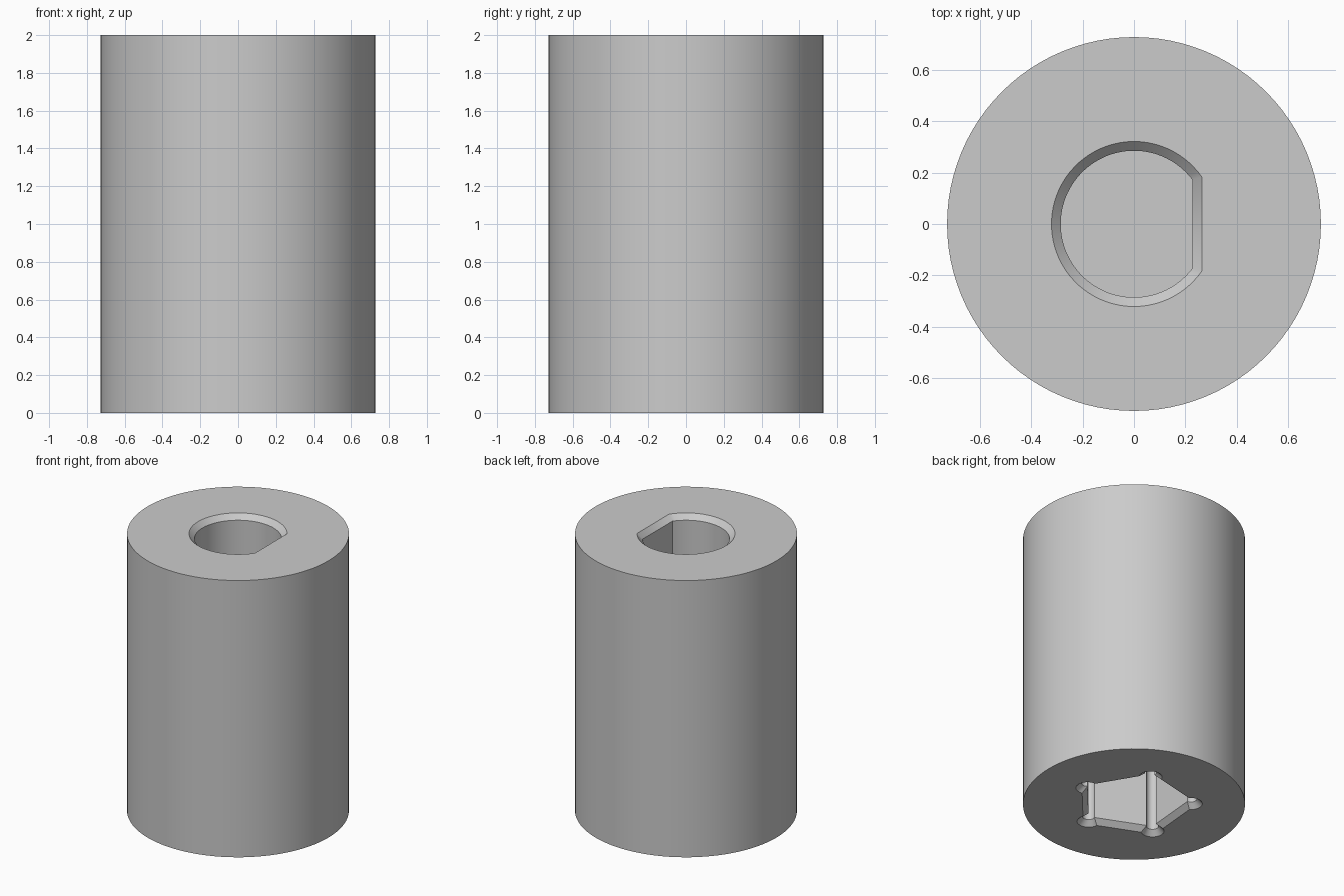
import bpy, bmesh
from math import pi, sin, cos, acos, asin, radians

RADIUS, HEIGHT, CHAMFER = 0.727, 2.0, 0.036

cube = bpy.data.objects.get("Cube")
if cube:
    bpy.data.objects.remove(cube, do_unlink=True)


def arc(cx, cy, r, start, end, count):
    """Points along an arc, both ends included."""
    step = (end - start) / (count - 1)
    return [(cx + r * cos(start + i * step), cy + r * sin(start + i * step))
            for i in range(count)]


def circle_profile(r, count=96):
    return arc(0, 0, r, 0, 2 * pi * (count - 1) / count, count)


def d_profile(grow):
    """Round bore with one flat on +x, widened by grow."""
    r, flat = 0.285 + grow, 0.228 + grow
    half = acos(flat / r)
    return arc(0, 0, r, half, 2 * pi - half, 64)


def pentagon_profile(grow):
    """Pentagon with a round relief at each corner, widened by grow."""
    relief = 0.04 + grow
    sweep = radians(126) - asin(grow / relief)
    points = []
    for k in range(5):
        a = radians(-5 + 72 * k)
        points += arc(0.372 * cos(a), 0.372 * sin(a), relief, a - sweep, a + sweep, 17)
    return points


bm = bmesh.new()


def ring(profile, z):
    return [bm.verts.new((x, y, z)) for x, y in profile]


def skin(lower, upper):
    """Join two matching rings with a band of quads."""
    for i in range(len(lower)):
        j = (i + 1) % len(lower)
        bm.faces.new((lower[i], lower[j], upper[j], upper[i]))


def cap(outer, inner):
    """Fill the flat area between an outline and a hole."""
    edges = [bm.edges.get((loop[i - 1], loop[i]))
             for loop in (outer, inner) for i in range(len(loop))]
    bmesh.ops.triangle_fill(bm, edges=edges, use_beauty=True)


def socket(profile, z, direction, depth):
    """Chamfered blind hole; returns its mouth ring."""
    mouth = ring(profile(CHAMFER), z)
    neck = ring(profile(0), z + direction * CHAMFER)
    floor = ring(profile(0), z + direction * depth)
    skin(mouth, neck)
    skin(neck, floor)
    bm.faces.new(floor)
    return mouth


# Outer wall
base = ring(circle_profile(RADIUS), 0)
top = ring(circle_profile(RADIUS), HEIGHT)
skin(base, top)

# Flatted shaft bore above, five-sided socket below
cap(top, socket(d_profile, HEIGHT, -1, 0.9))
cap(base, socket(pentagon_profile, 0, 1, 0.8))
bmesh.ops.recalc_face_normals(bm, faces=bm.faces)

mesh = bpy.data.meshes.new("socket_coupling")
bm.to_mesh(mesh)
bm.free()
coupling = bpy.data.objects.new("socket_coupling", mesh)
bpy.context.collection.objects.link(coupling)

# Plain grey finish
grey = bpy.data.materials.new("plain_grey")
grey.use_nodes = True
grey.diffuse_color = (0.6, 0.6, 0.6, 1)
grey.node_tree.nodes["Principled BSDF"].inputs["Base Color"].default_value = (0.6, 0.6, 0.6, 1)
mesh.materials.append(grey)

bpy.ops.object.select_all(action="DESELECT")
coupling.select_set(True)
bpy.context.view_layer.objects.active = coupling
bpy.ops.object.shade_smooth_by_angle(angle=radians(30))
